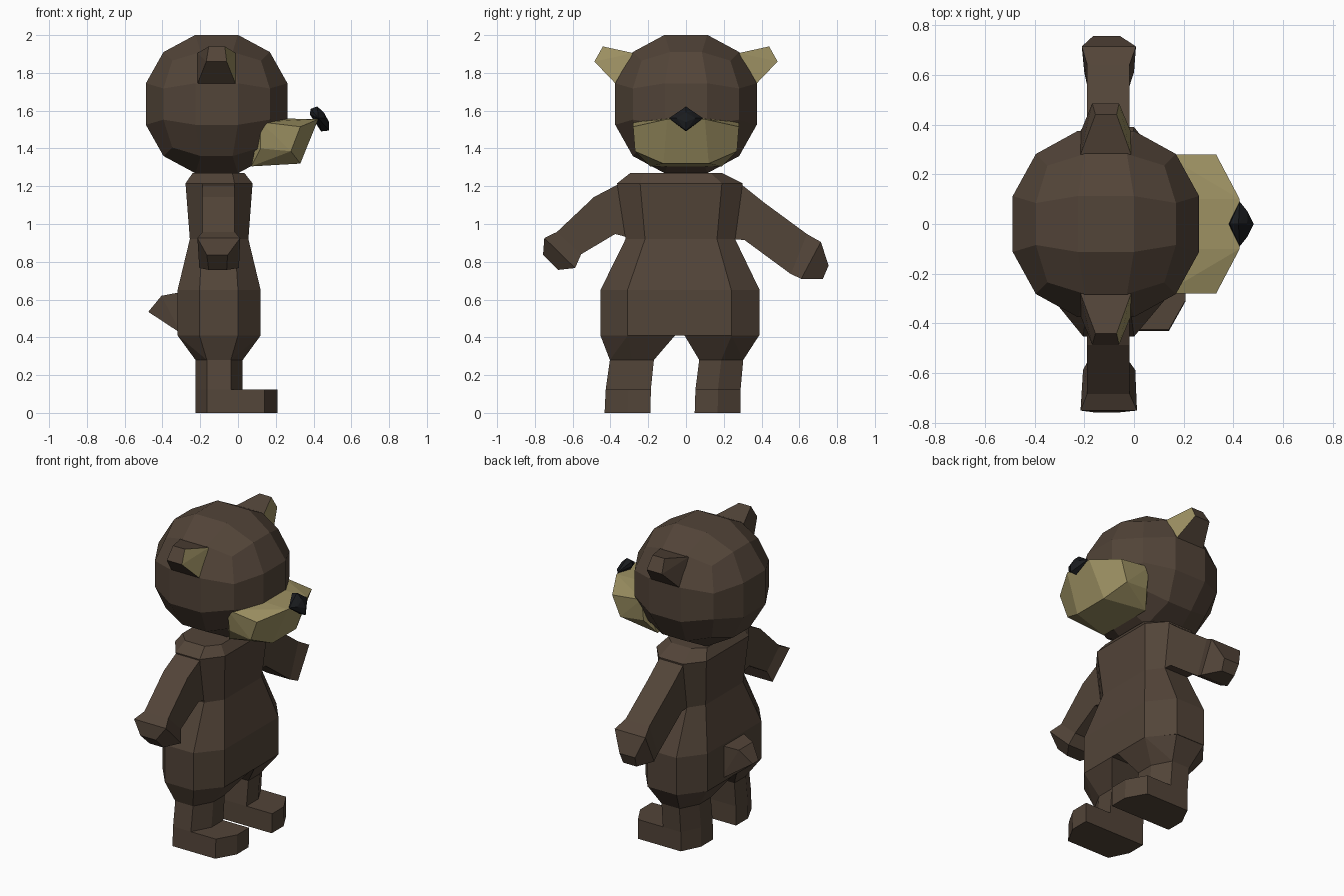
import bpy, bmesh, math
from mathutils import Vector

if "Cube" in bpy.data.objects:
    bpy.data.objects.remove(bpy.data.objects["Cube"])


def material(name, rgb):
    m = bpy.data.materials.new(name)
    m.diffuse_color = (*rgb, 1)
    m.use_nodes = True
    m.node_tree.nodes["Principled BSDF"].inputs["Base Color"].default_value = m.diffuse_color
    return m


FUR = material("brown_fur", (0.085, 0.058, 0.04))
TAN = material("tan_fur", (0.34, 0.285, 0.125))
BLACK = material("black_nose", (0.01, 0.011, 0.013))


def finish(name, bm, mat):
    bmesh.ops.remove_doubles(bm, verts=bm.verts, dist=0.0005)
    bmesh.ops.recalc_face_normals(bm, faces=bm.faces)
    me = bpy.data.meshes.new(name)
    bm.to_mesh(me)
    bm.free()
    me.materials.append(mat)
    ob = bpy.data.objects.new(name, me)
    bpy.context.collection.objects.link(ob)
    return ob


def hull(name, points, mat):
    bm = bmesh.new()
    for p in points:
        bm.verts.new(p)
    res = bmesh.ops.convex_hull(bm, input=bm.verts)
    loose = [v for v in bm.verts if not v.link_faces]
    bmesh.ops.delete(bm, geom=loose, context='VERTS')
    bmesh.ops.dissolve_limit(bm, angle_limit=math.radians(4), verts=bm.verts, edges=bm.edges)
    return finish(name, bm, mat)


def loft(name, rings, mat):
    bm = bmesh.new()
    loops = [[bm.verts.new(p) for p in r] for r in rings]
    n = len(rings[0])
    for a, b in zip(loops, loops[1:]):
        for i in range(n):
            j = (i + 1) % n
            bm.faces.new((a[i], a[j], b[j], b[i]))
    bm.faces.new(loops[0])
    bm.faces.new(loops[-1])
    return finish(name, bm, mat)


def both_sides(points):
    return [(x, s * y, z) for x, y, z in points for s in (1, -1)]


# head: cube with a 3 x 3 grid per face, pushed out to a ball
bm = bmesh.new()
steps = (-1, -0.3, 0.3, 1)
for axis in range(3):
    for side in (-1, 1):
        grid = []
        for u in steps:
            row = []
            for v in steps:
                p = [u, v]
                p.insert(axis, side)
                d = Vector(p).normalized()
                row.append(bm.verts.new((-0.113 + d.x * 0.407, d.y * 0.407, 1.635 + d.z * 0.398)))
            grid.append(row)
        for i in range(3):
            for j in range(3):
                bm.faces.new((grid[i][j], grid[i + 1][j], grid[i + 1][j + 1], grid[i][j + 1]))
finish("head", bm, FUR)

# muzzle and nose
hull("muzzle", both_sides([
    (0.12, 0.28, 1.54), (0.33, 0.28, 1.515), (0.425, 0.10, 1.555), (0.15, 0.10, 1.56),
    (0.12, 0.26, 1.40), (0.28, 0.27, 1.385), (0.33, 0.12, 1.32), (0.07, 0.19, 1.305)]), TAN)
hull("nose", both_sides([
    (0.38, 0, 1.58), (0.385, 0, 1.61), (0.42, 0, 1.622), (0.455, 0, 1.59), (0.482, 0, 1.54),
    (0.482, 0, 1.495), (0.44, 0, 1.49), (0.425, 0.09, 1.56), (0.457, 0.05, 1.56)]), BLACK)

# ears with tan front faces
for side, s in (("left", 1), ("right", -1)):
    pts = []
    for y, z, x0, x1 in ((0.28, 1.905, -0.215, -0.012), (0.37, 1.74, -0.215, -0.012),
                         (0.44, 1.94, -0.155, -0.07), (0.485, 1.86, -0.168, -0.06)):
        pts += [(x0, s * y, z), (x1, s * y, z)]
    ear = hull(side + "_ear", pts, FUR)
    ear.data.materials.append(TAN)
    for f in ear.data.polygons:
        if f.normal.x > 0.7:
            f.material_index = 1

# torso: octagonal sections (z, x outer pair, x flat pair, y outer pair, y flat pair)
sections = [
    (0.41, -0.32, 0.12, -0.204, 0.0, -0.453, 0.39, -0.31, 0.24),
    (0.65, -0.32, 0.12, -0.204, 0.0, -0.453, 0.39, -0.31, 0.24),
    (0.92, -0.255, 0.055, -0.188, -0.018, -0.32, 0.26, -0.217, 0.164),
    (1.215, -0.278, 0.077, -0.188, -0.018, -0.365, 0.30, -0.243, 0.19),
    (1.27, -0.24, 0.034, -0.17, -0.03, -0.295, 0.19, -0.22, 0.13)]
loft("torso", [[(x1, ya, z), (x1, yb, z), (xb, y1, z), (xa, y1, z),
                (x0, yb, z), (x0, ya, z), (xa, y0, z), (xb, y0, z)]
               for z, x0, x1, xa, xb, y0, y1, ya, yb in sections], FUR)

# tail
hull("tail", [(x, -0.03 + s * w, z) for s in (1, -1) for x, w, z in
              ((-0.30, 0.11, 0.64), (-0.30, 0.11, 0.42), (-0.405, 0.07, 0.62), (-0.475, 0.03, 0.535))], FUR)


# legs: hexagonal sections with the chamfered edges on the outer side
def leg_ring(s, mid, inner, outer, z, x0, xa, xb, x1):
    bevel = inner + (outer - inner) * 0.5
    return [(x, mid + s * y, z) for x, y in
            ((x0, inner), (x0, bevel), (xa, outer), (xb, outer), (x1, bevel), (x1, inner))]


for side, s in (("left", 1), ("right", -1)):
    top = leg_ring(s, -0.05, 0.12, 0.353, 0.28, -0.225, -0.165, -0.038, 0.025)
    ankle = leg_ring(s, -0.068, 0.118, 0.357, 0.124, -0.225, -0.165, -0.038, 0.025)
    instep = leg_ring(s, -0.068, 0.118, 0.357, 0.124, -0.225, -0.165, 0.14, 0.208)
    sole = leg_ring(s, -0.071, 0.117, 0.36, 0.0, -0.225, -0.165, 0.14, 0.208)
    loft(side + "_leg", [top, ankle], FUR)
    loft(side + "_foot", [instep, sole], FUR)
    hips = [(x, -0.033 + s * y, 0.41) for x, y in
            ((-0.204, 0.42), (0.0, 0.42), (-0.32, 0.275), (0.12, 0.275), (-0.32, 0.025), (0.12, 0.025))]
    hull(side + "_hip", hips + top, FUR)

# arms: four-sided sections (upper y, z, lower y, z, x pair upper, x pair lower)
W = (-0.188, -0.018)
arms = {
    "left_arm": [((0.29, 1.212), (0.25, 0.92), W, W),
                 ((0.41, 1.116), (0.31, 0.915), W, W),
                 ((0.64, 0.947), (0.555, 0.735), W, W),
                 ((0.714, 0.905), (0.61, 0.71), (-0.21, 0.008), (-0.20, 0.0)),
                 ((0.755, 0.78), (0.725, 0.71), (-0.165, -0.055), (-0.155, -0.06))],
    "right_arm": [((-0.355, 1.212), (-0.31, 0.93), W, W),
                  ((-0.487, 1.143), (-0.375, 0.947), W, W),
                  ((-0.683, 0.958), (-0.555, 0.84), W, W),
                  ((-0.75, 0.926), (-0.587, 0.767), (-0.215, 0.012), (-0.205, 0.005)),
                  ((-0.757, 0.836), (-0.677, 0.757), (-0.165, -0.055), (-0.155, -0.06))]}
for name, rings in arms.items():
    loft(name, [[(a[0], *u), (a[1], *u), (b[1], *l), (b[0], *l)] for u, l, a, b in rings], FUR)
